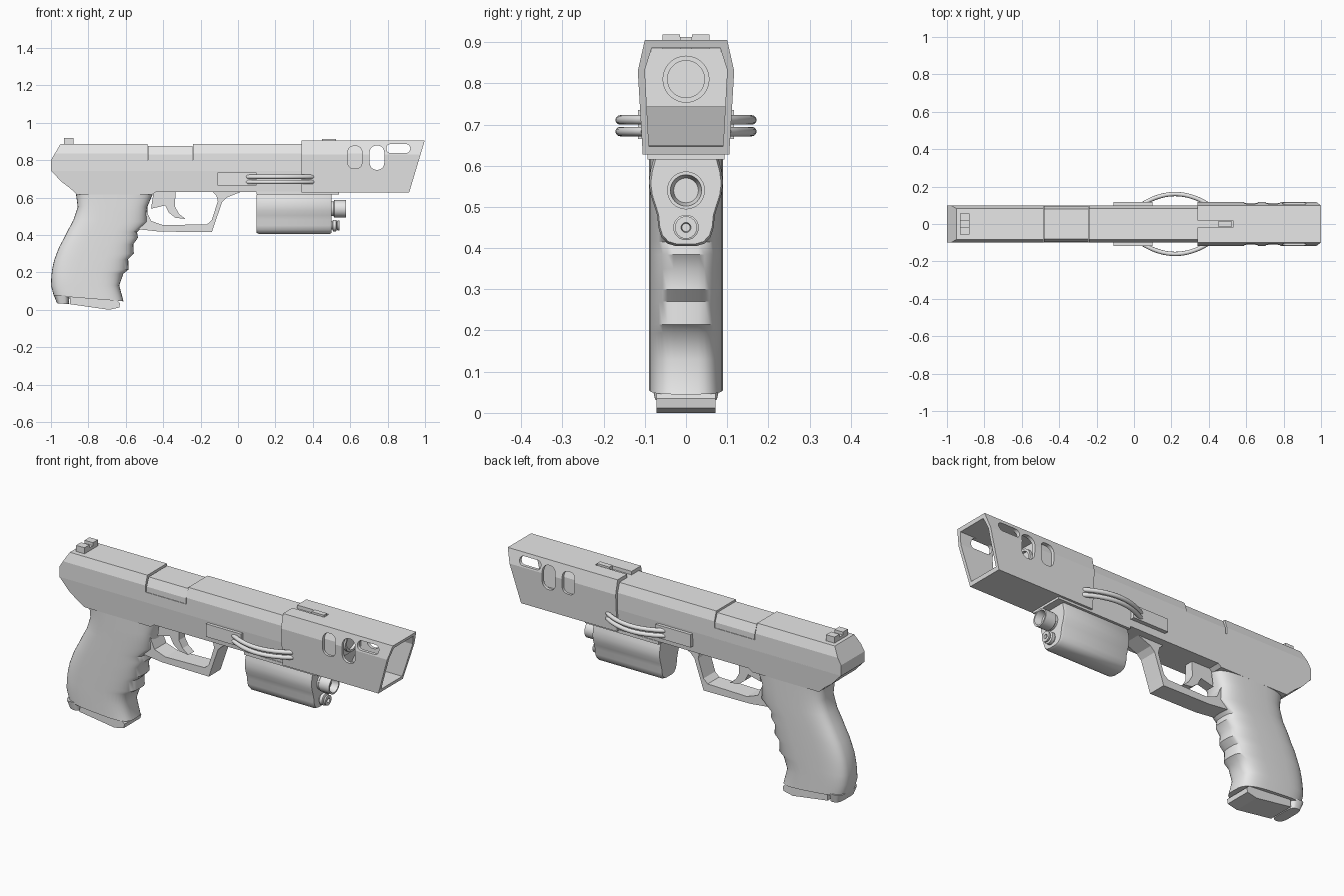
import bpy, bmesh, math
from mathutils import Vector

if "Cube" in bpy.data.objects:
    bpy.data.objects.remove(bpy.data.objects["Cube"])

grey = bpy.data.materials.new("grey metal")
grey.diffuse_color = (0.8, 0.8, 0.8, 1)
grey.use_nodes = True
grey.node_tree.nodes["Principled BSDF"].inputs["Base Color"].default_value = grey.diffuse_color


def finish(name, bm, smooth=None):
    bmesh.ops.recalc_face_normals(bm, faces=bm.faces)
    me = bpy.data.meshes.new(name)
    bm.to_mesh(me)
    bm.free()
    me.materials.append(grey)
    ob = bpy.data.objects.new(name, me)
    bpy.context.collection.objects.link(ob)
    if smooth:
        bpy.ops.object.select_all(action='DESELECT')
        ob.select_set(True)
        bpy.context.view_layer.objects.active = ob
        bpy.ops.object.shade_smooth_by_angle(angle=math.radians(smooth))
    return ob


def loft(name, rings, caps=True, loop=False, smooth=None, cut=None):
    """Skin a list of closed rings; loop joins the last ring to the first."""
    bm = bmesh.new()
    vs = [[bm.verts.new(p) for p in r] for r in rings]
    n = len(vs[0])
    pairs = list(zip(vs, vs[1:])) + ([(vs[-1], vs[0])] if loop else [])
    for a, b in pairs:
        for i in range(n):
            j = (i + 1) % n
            bm.faces.new((a[i], a[j], b[j], b[i]))
    if caps and not loop:
        bm.faces.new(vs[0])
        bm.faces.new(vs[-1])
    if cut:  # slice off everything on the outer side of a plane
        g = bm.verts[:] + bm.edges[:] + bm.faces[:]
        bmesh.ops.bisect_plane(bm, geom=g, plane_co=cut[0], plane_no=cut[1], clear_outer=True)
        bmesh.ops.holes_fill(bm, edges=[e for e in bm.edges if e.is_boundary])
    return finish(name, bm, smooth)


def side_prism(name, pts, hw, y=0, **k):
    return loft(name, [[(x, y + s * hw, z) for x, z in pts] for s in (-1, 1)], **k)


def section(half, x):
    """Mirror half a y-z outline into a full ring at x."""
    return [(x, y, z) for y, z in half] + [(x, -y, z) for y, z in reversed(half)]


def box(name, x0, x1, y0, y1, z0, z1):
    return side_prism(name, [(x0, z0), (x1, z0), (x1, z1), (x0, z1)], (y1 - y0) / 2, (y0 + y1) / 2)


def lathe(name, prof, z, segs=32):
    """Turn an (x, radius) outline about a lengthwise axis at height z."""
    return loft(name, [[(x, r * math.cos(a), z + r * math.sin(a))
                        for a in (2 * math.pi * i / segs for i in range(segs))]
                       for x, r in prof], smooth=35)


def subtract(ob, cutters):
    for c in cutters:
        m = ob.modifiers.new("cut", 'BOOLEAN')
        m.operation, m.solver, m.object = 'DIFFERENCE', 'EXACT', c
    dg = bpy.context.evaluated_depsgraph_get()
    me = bpy.data.meshes.new_from_object(ob.evaluated_get(dg))
    ob.modifiers.clear()
    ob.data = me
    for c in cutters:
        bpy.data.objects.remove(c)


def rounded(cx, cz, w, h, r):
    pts = []
    for k, (sx, sz) in enumerate([(1, 1), (-1, 1), (-1, -1), (1, -1)]):
        for i in range(7):
            a = math.pi / 2 * (k + i / 6)
            pts.append((cx + sx * (w / 2 - r) + r * math.cos(a),
                        cz + sz * (h / 2 - r) + r * math.sin(a)))
    return pts


# Slide with slanted rear and a cut for the ejection port
half = [(0.1, 0.742), (0.1, 0.835), (0.083, 0.885)]
slide = loft("slide", [section(half, -1), section(half, 0.67)],
             cut=(Vector((-1, 0, 0.8)), Vector((-0.085, 0, 0.05))))
subtract(slide, [box("port_cutter", -0.485, -0.24, -0.2, 0.2, 0.8, 1)])
hood = [(0.097, 0.79), (0.097, 0.83), (0.079, 0.876)]
loft("ejection_port_block", [section(hood, -0.48), section(hood, -0.243)])
lathe("barrel", [(0.6, 0.057), (0.685, 0.057), (0.685, 0.045), (0.62, 0.045)], 0.81)

# Sights
box("rear_sight_base", -0.93, -0.88, -0.057, 0.057, 0.88, 0.902)
for s in (-1, 1):
    box("rear_sight_post", -0.93, -0.88, s * 0.036 - 0.021, s * 0.036 + 0.021, 0.89, 0.918)
box("front_sight", 0.45, 0.525, -0.014, 0.014, 0.87, 0.912)

# Frame, narrowed along its lower edge
frame = side_prism("frame", [(-1, 0.745), (-0.945, 0.685), (-0.9, 0.652), (-0.86, 0.615),
                             (-0.46, 0.615), (-0.44, 0.63), (-0.14, 0.63), (-0.05, 0.63),
                             (0.6, 0.632), (0.62, 0.65), (0.66, 0.745)], 0.1)
for v in frame.data.vertices:
    if v.co.z < 0.64:
        v.co.y *= 0.9

# Hollow shroud with slanted muzzle, side ports and a sight notch
outer = [(0.105, 0.627), (0.117, 0.83), (0.1, 0.905)]
inner = [(0.09, 0.647), (0.1, 0.832), (0.083, 0.886)]
shroud = loft("shroud", [section(outer, 0.34), section(outer, 1.0),
                         section(inner, 1.0), section(inner, 0.34)], loop=True)
slant = [(1.0, 0.91), (0.913, 0.62), (1.1, 0.62), (1.1, 0.91)]
subtract(shroud, [
    side_prism("muzzle_cutter", slant, 0.3),
    side_prism("port_1", rounded(0.625, 0.815, 0.075, 0.12, 0.03), 0.3),
    side_prism("port_2", rounded(0.743, 0.813, 0.078, 0.13, 0.036), 0.3),
    side_prism("port_3", rounded(0.857, 0.862, 0.128, 0.048, 0.023), 0.3),
    box("notch_cutter", 0.3, 0.53, -0.02, 0.02, 0.87, 1)])

# Grip: rows of back x, back z, front x, front z
rows = [(-0.88, 0.68, -0.45, 0.68), (-0.865, 0.61, -0.455, 0.62), (-0.857, 0.55, -0.485, 0.55),
        (-0.88, 0.48, -0.48, 0.47), (-0.912, 0.42, -0.54, 0.415), (-0.932, 0.38, -0.535, 0.385),
        (-0.954, 0.34, -0.56, 0.35), (-0.97, 0.30, -0.557, 0.30), (-0.983, 0.265, -0.587, 0.27),
        (-0.994, 0.215, -0.585, 0.215), (-0.998, 0.18, -0.612, 0.195), (-1.0, 0.13, -0.635, 0.13),
        (-0.985, 0.075, -0.612, 0.045)]


def grip_ring(bx, bz, fx, fz, hw=0.09, n=3.4, segs=40):
    ring = []
    for i in range(segs):
        a = 2 * math.pi * i / segs
        c, s = (math.copysign(abs(f) ** (2 / n), f) for f in (math.cos(a), math.sin(a)))
        t = (c + 1) / 2
        ring.append((bx + (fx - bx) * t, hw * s, bz + (fz - bz) * t))
    return ring


loft("grip", [grip_ring(*r) for r in rows], smooth=40)
loft("grip_heel", [grip_ring(-0.985, 0.078, -0.9, 0.078, 0.085),
                   grip_ring(-0.968, 0.035, -0.905, 0.03, 0.075)], smooth=40)
side_prism("magazine_base", [(-0.895, 0.08), (-0.9, 0.03), (-0.69, 0.0), (-0.635, 0.012),
                             (-0.63, 0.035), (-0.66, 0.06)], 0.072)

# Trigger guard and trigger
side_prism("trigger_guard", [(-0.54, 0.56), (-0.53, 0.43), (-0.42, 0.418), (-0.14, 0.415),
                             (-0.125, 0.46), (-0.085, 0.575), (-0.06, 0.6), (0.02, 0.632),
                             (-0.14, 0.635), (-0.115, 0.61), (-0.108, 0.58), (-0.14, 0.48),
                             (-0.165, 0.457), (-0.4, 0.452), (-0.465, 0.475), (-0.497, 0.545)], 0.05)
side_prism("trigger", [(-0.45, 0.64), (-0.465, 0.54), (-0.39, 0.558), (-0.37, 0.52),
                       (-0.335, 0.492), (-0.28, 0.485), (-0.315, 0.512), (-0.336, 0.55),
                       (-0.335, 0.64)], 0.025)

# Side plates with paired cables
for s in (-1, 1):
    box("side_plate", -0.11, 0.1, s * 0.1 - 0.017, s * 0.1 + 0.017, 0.665, 0.735)
    for z in (0.711, 0.683):
        path = []
        for i in range(25):
            u = i / 24
            path.append(Vector((0.04 + 0.36 * u, s * (0.1 + 0.06 * math.sin(math.pi * u) ** 0.8), z)))
        rings = []
        for i, p in enumerate(path):
            d = (path[min(i + 1, 24)] - path[max(i - 1, 0)]).normalized()
            nrm = d.cross(Vector((0, 0, 1)))
            rings.append([p + 0.0115 * (nrm * math.cos(a) + Vector((0, 0, math.sin(a))))
                          for a in (math.pi * k / 6 for k in range(12))])
        loft("cable", rings, smooth=50)

# Under-barrel light: rail, waisted body, lamp and small emitter
box("rail", 0.1, 0.54, -0.093, 0.093, 0.615, 0.632)
body = [(0.025, 0.405), (0.045, 0.411), (0.06, 0.427), (0.067, 0.45), (0.07, 0.48), (0.078, 0.505),
        (0.086, 0.53), (0.09, 0.56), (0.086, 0.59), (0.078, 0.62)]


def shrink(x, f):
    return [(x, y * f, 0.51 + (z - 0.51) * f) for _, y, z in section(body, x)]


loft("light_body", [shrink(0.1, 0.94), shrink(0.112, 1), shrink(0.488, 1), shrink(0.5, 0.95)], smooth=40)
lathe("lamp", [(0.48, 0.04), (0.51, 0.04), (0.515, 0.046), (0.577, 0.046), (0.577, 0.038),
               (0.54, 0.03)], 0.54)
lathe("emitter", [(0.48, 0.022), (0.505, 0.022), (0.508, 0.031), (0.525, 0.031), (0.528, 0.022),
                  (0.534, 0.027), (0.542, 0.027), (0.542, 0.012), (0.53, 0.01)], 0.45, 24)
